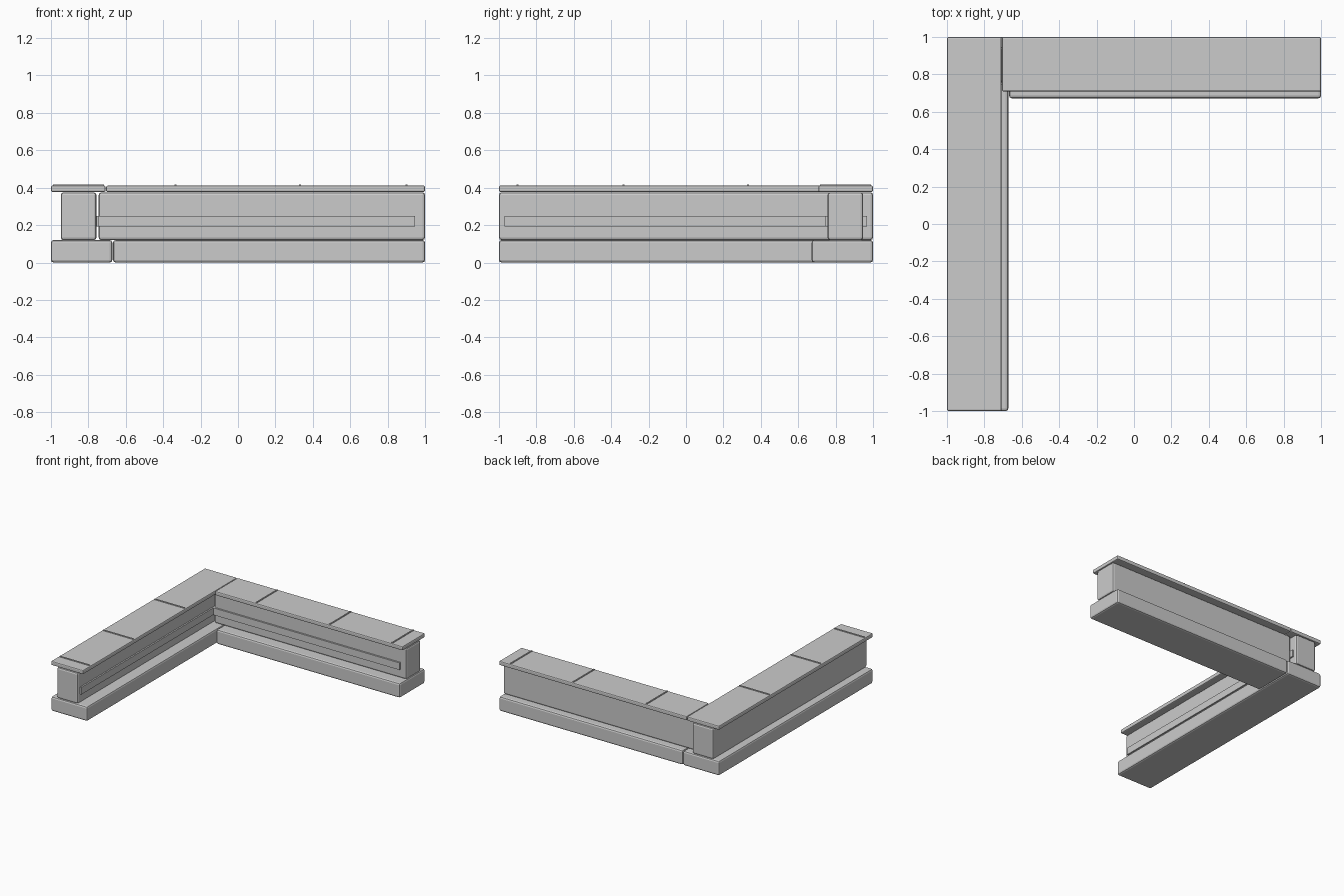
import bpy

if "Cube" in bpy.data.objects:
    bpy.data.objects.remove(bpy.data.objects["Cube"])


def box(name, x, y, z, bevel=0.0):
    """Box from (min, max) ranges, with optional bevelled edges."""
    bpy.ops.mesh.primitive_cube_add(size=1, location=[(r[0] + r[1]) / 2 for r in (x, y, z)])
    ob = bpy.context.object
    ob.name = name
    ob.scale = [r[1] - r[0] for r in (x, y, z)]
    bpy.ops.object.transform_apply(location=False, rotation=False, scale=True)
    if bevel:
        mod = ob.modifiers.new("edge_bevel", 'BEVEL')
        mod.width = bevel
        mod.segments = 2
    return ob


BASE_Z, WALL_Z, CAP_Z = (0, 0.12), (0.12, 0.375), (0.377, 0.411)
STRIP_Z, SEAM_Z = (0.192, 0.25), (0.405, 0.417)

# Left wing, running front to back
box("left_base", (-1, -0.672), (-1, 1), BASE_Z, 0.014)
box("left_wall", (-0.947, -0.757), (-1, 1), WALL_Z, 0.014)
box("left_cap", (-1, -0.708), (-1, 1), CAP_Z, 0.008)
box("left_strip", (-0.77, -0.745), (-0.97, 0.967), STRIP_Z)

# Back wing, butted against the left wing
box("back_base", (-0.668, 1), (0.672, 1), BASE_Z, 0.014)
box("back_wall", (-0.745, 1), (0.757, 0.947), WALL_Z, 0.014)
box("back_cap", (-0.705, 1), (0.708, 1), CAP_Z, 0.008)
box("back_strip", (-0.755, 0.947), (0.743, 0.77), STRIP_Z)

# Thin raised seams across the cap stones
for i, p in enumerate((-0.9, -0.335, 0.332)):
    box(f"left_seam_{i}", (-0.99, -0.717), (p - 0.005, p + 0.005), SEAM_Z)
for i, p in enumerate((-0.335, 0.332, 0.9)):
    box(f"back_seam_{i}", (p - 0.005, p + 0.005), (0.717, 0.99), SEAM_Z)
